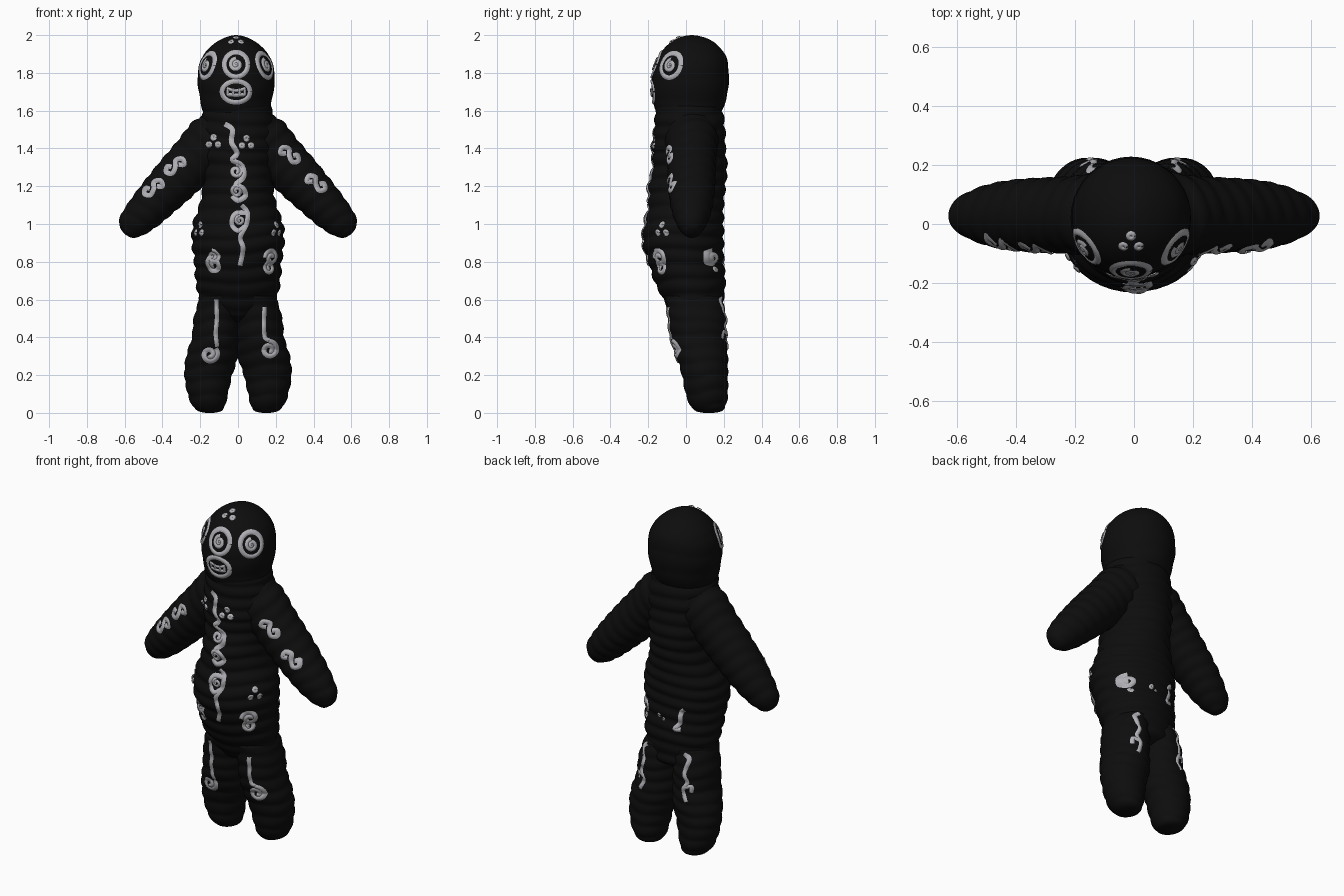
import bpy
import math
from mathutils import Vector
from mathutils.bvhtree import BVHTree

cube = bpy.data.objects.get("Cube")
if cube:
    bpy.data.objects.remove(cube)


def material(name, rgb):
    m = bpy.data.materials.new(name)
    m.use_nodes = True
    m.diffuse_color = (*rgb, 1)
    bsdf = m.node_tree.nodes["Principled BSDF"]
    bsdf.inputs["Base Color"].default_value = (*rgb, 1)
    bsdf.inputs["Roughness"].default_value = 0.9
    return m


BLACK = material("black clay", (0.004, 0.004, 0.004))
GREY = material("pale grey paint", (0.43, 0.43, 0.46))
SEGMENTS = 40
skin_verts, skin_faces = [], []


def smooth_path(points, steps):
    """Catmull-Rom curve through tuples of any length."""
    pts = [points[0]] + list(points) + [points[-1]]
    out = []
    for a, b, c, d in zip(pts, pts[1:], pts[2:], pts[3:]):
        for i in range(steps):
            t = i / steps
            out.append(tuple(0.5 * (2 * q + (r - p) * t + (2 * p - 5 * q + 4 * r - s) * t * t
                             + (3 * q - p - 3 * r + s) * t ** 3) for p, q, r, s in zip(a, b, c, d)))
    return out + [tuple(points[-1])]


def make_object(name, verts, faces, mat):
    mesh = bpy.data.meshes.new(name)
    mesh.from_pydata(verts, [], faces)
    mesh.materials.append(mat)
    mesh.shade_smooth()
    mesh.update()
    obj = bpy.data.objects.new(name, mesh)
    bpy.context.collection.objects.link(obj)
    return obj


def loft(name, sections, side=(1, 0, 0), ridge=0.06, period=0.075):
    """Coiled clay limb: sections are x, y, z, radius along side, radius along y."""
    side = Vector(side).normalized()
    rings = smooth_path(sections, 9)
    verts, faces, length, last = [], [], 0, Vector(rings[0][:3])
    for x, y, z, ra, rb in rings:
        centre = Vector((x, y, z))
        length += (centre - last).length
        last = centre
        for k in range(SEGMENTS):
            a = math.tau * k / SEGMENTS
            phase = math.pi * length / period + 0.7 * math.sin(a + 5 * z) + 0.3 * math.sin(3 * a)
            f = 1 + ridge * (abs(math.sin(phase)) - 0.7)
            verts.append(centre + side * ra * f * math.cos(a) + Vector((0, rb * f * math.sin(a), 0)))
    n = SEGMENTS
    for r in range(len(rings) - 1):
        for k in range(n):
            j = (k + 1) % n
            faces.append((r * n + k, r * n + j, r * n + n + j, r * n + n + k))
    faces.append(tuple(reversed(range(n))))
    faces.append(tuple(range(len(verts) - n, len(verts))))
    if side.cross(Vector((0, 1, 0))).dot(Vector(rings[-1][:3]) - Vector(rings[0][:3])) < 0:
        faces = [tuple(reversed(f)) for f in faces]
    base = len(skin_verts)
    skin_verts.extend(verts)
    skin_faces.extend(tuple(i + base for i in f) for f in faces)
    return make_object(name, verts, faces, BLACK)


# Torso and head: z, half width, y centre, half depth
torso = [(.48, .08, .06, .06), (.52, .16, .06, .13), (.6, .205, .04, .16), (.7, .225, .02, .19),
         (.8, .232, 0, .2), (.9, .245, -.015, .215), (1.0, .24, -.01, .21), (1.1, .205, 0, .2),
         (1.2, .187, .005, .205), (1.3, .19, .022, .197), (1.4, .2, .015, .195),
         (1.5, .2, .02, .188), (1.6, .182, .015, .178), (1.66, .15, .015, .15)]
loft("torso", [(0, y, z, a, b) for z, a, y, b in torso])
head = [(1.56, .15, .015, .15), (1.6, .178, .015, .175), (1.66, .19, .018, .195), (1.75, .204, .022, .205),
        (1.84, .196, .028, .195), (1.9, .17, .034, .172), (1.95, .122, .034, .13),
        (1.98, .075, .032, .085), (1.995, .035, .03, .04), (2.0, .005, .03, .005)]
loft("head", [(-.01, y, z, a, b) for z, a, y, b in head], ridge=0.015, period=0.11)

# Limbs, mirrored left and right
arm = [(.05, 1.5, .14, .14), (.13, 1.44, .15, .14), (.22, 1.35, .135, .13), (.32, 1.245, .127, .126),
       (.42, 1.14, .114, .118), (.5, 1.055, .1, .1), (.565, .99, .078, .07), (.593, .957, .045, .04),
       (.6, .948, .008, .008)]
leg = [(.62, .1, .04, .1, .15), (.5, .115, .06, .12, .152), (.4, .12, .066, .125, .147),
       (.3, .137, .085, .138, .137), (.2, .157, .1, .127, .122), (.1, .16, .11, .107, .112),
       (.04, .155, .117, .088, .095), (.01, .15, .12, .062, .07), (0, .15, .12, .02, .025)]
for label, s in (("left", 1), ("right", -1)):
    loft(label + "_arm", [(s * x, .03, z, a, b) for x, z, a, b in arm], (.75 * s, 0, .66))
    loft(label + "_leg", [(s * x, y, z, a, b) for z, x, y, a, b in leg])

skin = BVHTree.FromPolygons(skin_verts, skin_faces)


def paint(name, origin, strokes, azimuth=0, elevation=0):
    """Thin raised ribbons laid on the skin; azimuth 0 faces front, 180 faces back."""
    az, el = math.radians(azimuth), math.radians(elevation)
    u = Vector((math.cos(az), math.sin(az), 0))
    n = Vector((math.sin(az) * math.cos(el), -math.cos(az) * math.cos(el), math.sin(el)))
    v = n.cross(u)
    verts, faces = [], []
    for points, width in strokes:
        path = [Vector(p) for p in smooth_path(points, 6)]
        base, rows = len(verts), 0
        for i, p in enumerate(path):
            d = path[min(i + 1, len(path) - 1)] - path[max(i - 1, 0)]
            if d.length < 1e-6:
                continue
            across = Vector((-d.y, d.x)).normalized() * width / 2
            for k, lift in ((-1, .003), (-.5, .006), (0, .008), (.5, .006), (1, .003)):
                q = p + across * k
                start = Vector(origin) + u * q.x + v * q.y
                hit = skin.ray_cast(start + n, -n)[0]
                verts.append((hit if hit else start) + n * lift)
            rows += 1
        for r in range(rows - 1):
            for k in range(4):
                i = base + r * 5 + k
                faces.append((i, i + 5, i + 6, i + 1))
    return make_object(name, verts, faces, GREY)


def ring(cx, cz, rx, rz, width=.024):
    pts = [(cx + rx * math.cos(math.tau * k / 12), cz + rz * math.sin(math.tau * k / 12)) for k in range(13)]
    return pts, width


def dot(cx, cz, r):
    return ring(cx, cz, r / 2, r / 2, r)


def spiral(cx, cz, r, turn=1, start=90, turns=1.5):
    pts = []
    for k in range(17):
        a = math.radians(start) + turn * math.tau * turns * k / 16
        f = r * (1 - .8 * k / 16)
        pts.append((cx + f * math.cos(a), cz + f * math.sin(a)))
    return pts


def trio(size=.024):
    return [dot(0, size, .017), dot(-size, -size * .6, .017), dot(size, -size * .6, .017)]


# Face
eye = [ring(0, 0, .063, .065), (spiral(0, 0, .032), .02), dot(0, 0, .012)]
paint("middle_eye", (-.01, 0, 1.845), eye)
for label, s in (("left", 1), ("right", -1)):
    paint(label + "_eye", (s * .155 - .01, -.08, 1.84), eye, 55 * s)
teeth = [([(-.05, .018), (0, .006), (.05, .018)], .016), ([(-.048, -.014), (0, -.018), (.048, -.014)], .018)]
teeth += [([(x, .018), (x, -.016)], .014) for x in (-.045, -.015, .018, .045)]
paint("mouth", (-.01, 0, 1.7), [ring(0, 0, .075, .056)] + teeth)
paint("forehead_dots", (-.01, -.06, 1.97), trio(.026), 0, 60)

# Chest and belly line
chest = [(-.07, 1.53), (-.03, 1.5), (-.035, 1.435), (-.005, 1.375), (-.03, 1.34), (.02, 1.31),
         (.03, 1.25), (-.01, 1.21), (.025, 1.19), (.04, 1.15), (0, 1.125), (-.03, 1.15)]
paint("chest_line", (0, 0, 0), [(chest, .027), (spiral(-.01, 1.28, .035, -1), .018),
                                (spiral(-.005, 1.175, .03), .018)])
belly = [(.02, 1.1), (.05, 1.06), (.045, 1.0), (.012, .93), (.027, .87), (.01, .78)]
hook = [(.05, 1.06), (-.015, 1.055), (-.033, 1.0), (0, .965), (.04, .99)]
paint("belly_line", (0, 0, 0), [(belly, .025), (hook, .024), (spiral(.01, 1.02, .025), .016)])
paint("right_chest_dots", (-.13, 0, 1.435), trio())
paint("left_chest_dots", (.045, 0, 1.43), trio())

# Arm swirls
swirl = [(-.015, .015), (-.045, .015), (-.035, .045), (0, .038), (.002, 0), (.02, -.032),
         (.05, -.025), (.045, .004), (.022, .002)]
for label, s, spots in (("left", 1, ((.27, 1.36), (.41, 1.21))), ("right", -1, ((-.33, 1.3), (-.445, 1.185)))):
    for i, (x, z) in enumerate(spots):
        paint(f"{label}_arm_swirl_{i + 1}", (x, 0, z), [([(s * a, b) for a, b in swirl], .025)])

# Hip dots and hip spirals
for label, s in (("left", 1), ("right", -1)):
    paint(label + "_hip_dots", (s * .195, -.12, .97), trio(.026), 50 * s)
paint("left_hip_spiral", (.175, -.14, .8), [(spiral(0, .02, .045, -1, 180), .025), (spiral(0, -.03, .035), .022)], 35)
paint("right_hip_spiral", (-.125, -.16, .805), [(spiral(0, .02, .035, -1), .022), (spiral(0, -.02, .045), .025)], -25)

# Front leg stripes with curled ends
paint("right_leg_stripe", (0, 0, 0), [([(-.115, .6), (-.112, .5), (-.118, .42), (-.11, .35)], .022),
                                      (spiral(-.15, .31, .045, -1, 45), .025)])
paint("left_leg_stripe", (0, 0, 0), [([(.14, .56), (.138, .47), (.142, .4), (.165, .385)], .022),
                                     (spiral(.165, .335, .046, -1, 90), .025)])

# Back marks, drawn as seen from behind
paint("back_hip_spiral", (.165, 0, .8), [(spiral(0, .02, .04), .025), dot(.01, -.04, .015)], 180)
paint("back_hip_dots", (.04, 0, .8), [dot(0, .005, .015), dot(.03, -.01, .01)], 180)
paint("back_hip_line", (-.085, 0, .8), [([(.03, .07), (.01, .05), (.005, -.01), (-.02, -.05), (.015, -.05)], .024)], 180)
stripe = [(-.02, .14), (.012, .11), (-.004, .04), (.012, -.02), (-.01, -.07), (.015, -.13)]
for label, s in (("left", 1), ("right", -1)):
    paint(label + "_back_leg_stripe", (s * .14, 0, .47),
          [([(-s * a, b) for a, b in stripe], .022), ([(0, -.05), (-s * .035, -.04), (-s * .035, -.075)], .02)], 180)
